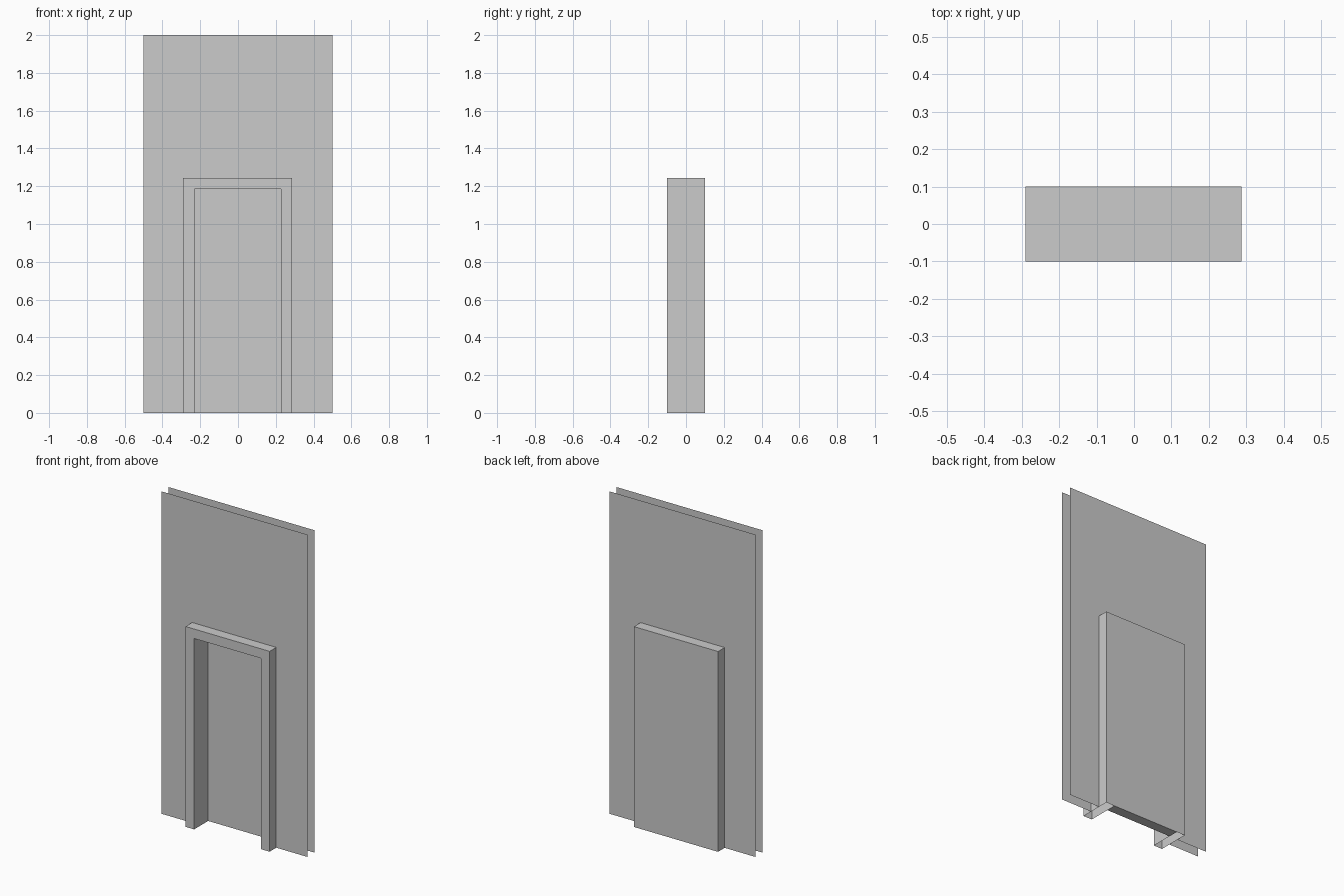
import bpy
import bmesh
from mathutils import Vector

cube = bpy.data.objects.get("Cube")
if cube:
    bpy.data.objects.remove(cube, do_unlink=True)

GREY = (0.6, 0.6, 0.6, 1.0)
plaster = bpy.data.materials.new("plain_grey")
plaster.use_nodes = True
plaster.diffuse_color = GREY
plaster.node_tree.nodes["Principled BSDF"].inputs["Base Color"].default_value = GREY

# Each rectangle standing on the floor: left x, right x, top z
WALL = (-0.5, 0.5, 2.0)
FRAME = (-0.29, 0.287, 1.243)
OPENING = (-0.231, 0.227, 1.184)
FRAME_Y = 0.1
WALL_Y = 0.035


def rectangle(rect):
    left, right, top = rect
    return [(left, 0), (left, top), (right, top), (right, 0)]


def arch(outer, inner):
    """Outline of a rectangle with a doorway cut up from the floor."""
    return rectangle(outer) + rectangle(inner)[::-1]


def panel(name, outline, y, depth=0.0, open_base=False, face_back=False):
    """Upright flat outline, optionally extruded towards the back."""
    bm = bmesh.new()
    face = bm.faces.new([bm.verts.new((x, y, z)) for x, z in outline])
    if depth:
        grown = bmesh.ops.extrude_face_region(bm, geom=[face], use_keep_orig=True)
        moved = [v for v in grown["geom"] if isinstance(v, bmesh.types.BMVert)]
        bmesh.ops.translate(bm, verts=moved, vec=Vector((0, depth, 0)))
        bmesh.ops.recalc_face_normals(bm, faces=bm.faces)
        if open_base:
            base = [f for f in bm.faces if all(v.co.z < 0.001 for v in f.verts)]
            bmesh.ops.delete(bm, geom=base, context="FACES_ONLY")
    else:
        face.normal_update()
        if (face.normal.y > 0) != face_back:
            face.normal_flip()
    mesh = bpy.data.meshes.new(name)
    bm.to_mesh(mesh)
    bm.free()
    mesh.materials.append(plaster)
    obj = bpy.data.objects.new(name, mesh)
    bpy.context.collection.objects.link(obj)
    return obj


# Two thin wall skins with the doorway cut out
wall_outline = arch(WALL, FRAME)
panel("front_wall_skin", wall_outline, -WALL_Y)
panel("back_wall_skin", wall_outline, WALL_Y, face_back=True)

# Hollow door frame, open at the floor
panel("door_frame", arch(FRAME, OPENING), -FRAME_Y, 2 * FRAME_Y, open_base=True)

# Door slab, flush with the back of the frame
DOOR_Y = 0.037
panel("door", rectangle(OPENING), DOOR_Y, FRAME_Y - DOOR_Y)
